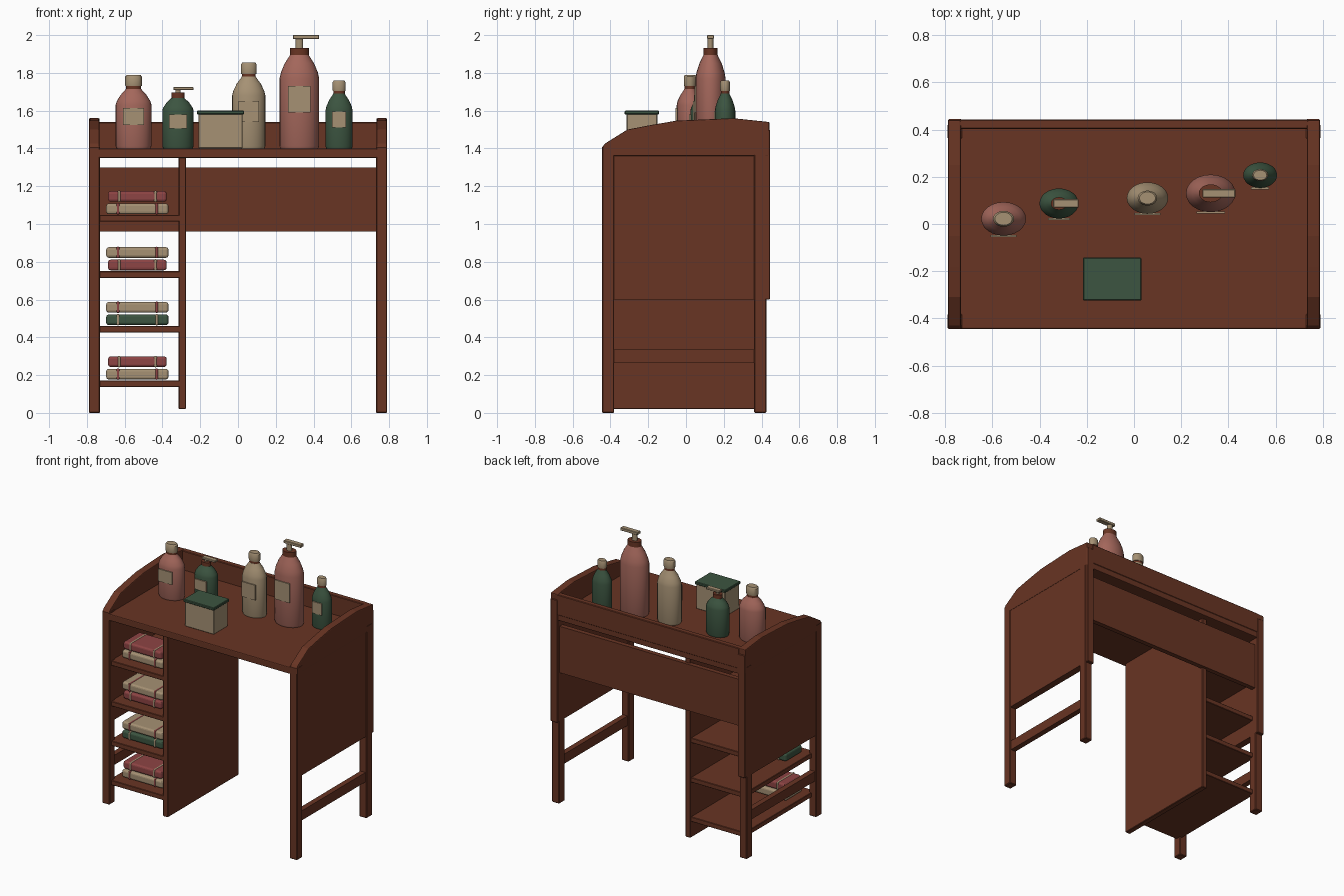
import bpy
import bmesh
import math

if "Cube" in bpy.data.objects:
    bpy.data.objects.remove(bpy.data.objects["Cube"], do_unlink=True)


def material(name, rgb):
    m = bpy.data.materials.new(name)
    m.use_nodes = True
    m.diffuse_color = (*rgb, 1)
    m.node_tree.nodes["Principled BSDF"].inputs["Base Color"].default_value = (*rgb, 1)
    return m


WOOD = material("red brown wood", (0.14, 0.035, 0.017))
CREAM = material("cream", (0.38, 0.285, 0.175))
PINK = material("dusty pink", (0.37, 0.135, 0.105))
GREEN = material("dark green", (0.045, 0.09, 0.052))
RED = material("faded red", (0.27, 0.058, 0.058))


def add_object(name, bm, mat, smooth=False):
    bmesh.ops.recalc_face_normals(bm, faces=bm.faces)
    me = bpy.data.meshes.new(name)
    bm.to_mesh(me)
    bm.free()
    me.materials.append(mat)
    ob = bpy.data.objects.new(name, me)
    bpy.context.collection.objects.link(ob)
    if smooth:
        bpy.ops.object.select_all(action="DESELECT")
        ob.select_set(True)
        bpy.context.view_layer.objects.active = ob
        bpy.ops.object.shade_smooth_by_angle(angle=math.radians(35))
    return ob


def bevel(ob, width, segments=1):
    mod = ob.modifiers.new("soft edges", "BEVEL")
    mod.width = width
    mod.segments = segments
    mod.limit_method = "ANGLE"


def box(name, xs, ys, zs, mat, soft=0.0, segments=1):
    bm = bmesh.new()
    bmesh.ops.create_cube(bm, size=1)
    for v in bm.verts:
        for i, (a, b) in enumerate((xs, ys, zs)):
            v.co[i] = (a + b) / 2 + v.co[i] * (b - a)
    ob = add_object(name, bm, mat)
    if soft:
        bevel(ob, soft, segments)
    return ob


def lathe(name, center, profile, squash, mat, sides=24):
    """Revolve (radius, z) pairs, squashed in y, with closed ends."""
    bm = bmesh.new()
    rings = []
    for r, z in profile:
        ring = []
        for k in range(sides):
            a = 2 * math.pi * k / sides
            ring.append(bm.verts.new((center[0] + r * math.cos(a),
                                      center[1] + r * squash * math.sin(a), z)))
        rings.append(ring)
    for low, high in zip(rings, rings[1:]):
        for k in range(sides):
            n = (k + 1) % sides
            bm.faces.new((low[k], low[n], high[n], high[k]))
    bm.faces.new(rings[0])
    bm.faces.new(rings[-1])
    return add_object(name, bm, mat, smooth=True)


def side_profile(name, x0, x1, points, mat):
    """Extrude a (y, z) outline along x."""
    bm = bmesh.new()
    face = bm.faces.new([bm.verts.new((x0, y, z)) for y, z in points])
    out = bmesh.ops.extrude_face_region(bm, geom=[face])
    for v in out["geom"]:
        if isinstance(v, bmesh.types.BMVert):
            v.co.x = x1
    ob = add_object(name, bm, mat)
    bevel(ob, 0.006, 2)
    return ob


# Desk sides: legs, panels, stretchers and curved gallery ends
GALLERY = [(-0.445, 1.36), (-0.445, 1.405), (-0.43, 1.425), (-0.31, 1.5), (-0.18, 1.525),
           (-0.05, 1.547), (0.25, 1.56), (0.44, 1.54), (0.44, 1.36)]
for side, s in (("right", -1), ("left", 1)):
    def span(a, b):
        return tuple(sorted((s * a, s * b)))
    for part, ys in (("front", (-0.445, -0.38)), ("back", (0.36, 0.425))):
        box(f"{side}_{part}_leg", span(0.73, 0.79), ys, (0, 1.41), WOOD, 0.005)
    box(f"{side}_panel", span(0.735, 0.786), (-0.39, 0.37), (0.6, 1.39), WOOD)
    box(f"{side}_back_strip", span(0.73, 0.788), (0.41, 0.445), (0.6, 1.5), WOOD, 0.004)
    box(f"{side}_stretcher", span(0.74, 0.78), (-0.39, 0.37), (0.265, 0.335), WOOD)
    side_profile(f"{side}_gallery_end", s * 0.733, s * 0.789, GALLERY, WOOD)

# Top, back rail and apron
box("desk_top", (-0.785, 0.785), (-0.445, 0.44), (1.35, 1.4), WOOD, 0.006, 2)
box("back_rail", (-0.74, 0.74), (0.403, 0.443), (1.39, 1.54), WOOD, 0.004)
box("back_apron", (-0.74, 0.74), (0.385, 0.42), (0.96, 1.3), WOOD)

# Shelf tower
box("shelf_divider", (-0.315, -0.275), (-0.42, 0.4), (0.02, 1.36), WOOD, 0.004)
SHELF_TOPS = (0.172, 0.46, 0.75, 1.047)
for i, z in enumerate(SHELF_TOPS):
    box(f"shelf_{i + 1}", (-0.75, -0.3), (-0.42, 0.39), (z - 0.035, z), WOOD, 0.003)


# Strapped books, stacked in pairs
def book(name, x, half, z, mat, strap):
    h, front, back = 0.056, -0.35, -0.16
    box(name, (x - half, x + half), (front, back), (z, z + h), mat, 0.014, 3)
    for k, dx in enumerate((-0.62 * half, 0.62 * half)):
        box(f"{name}_strap_{k + 1}", (x + dx - 0.008, x + dx + 0.008),
            (front - 0.003, back + 0.003), (z - 0.002, z + h + 0.003), strap, 0.013, 3)


STACKS = ((CREAM, RED), (GREEN, CREAM), (RED, CREAM), (CREAM, RED))
for i, (z, pair) in enumerate(zip(SHELF_TOPS, STACKS)):
    for j, mat in enumerate(pair):
        half = 0.155 if mat == RED else 0.165
        book(f"book_{i + 1}_{j + 1}", -0.533, half, z + 0.005 + j * 0.066, mat,
             RED if mat == CREAM else CREAM)


# Bottles with collars, labels and either a cap or a pump
def bottle(name, center, r, squash, shoulder, neck, top, neck_r, mat, label, pump=0):
    x, y = center
    rise = neck - shoulder
    lathe(f"{name}_body", center,
          [(r * 0.94, 1.4), (r, 1.412), (r, shoulder), (r * 0.93, shoulder + rise * 0.25),
           (neck_r + (r - neck_r) * 0.5, shoulder + rise * 0.62),
           (neck_r * 1.05, shoulder + rise * 0.92), (neck_r * 0.95, neck)], squash, mat)
    half, z0, z1 = label
    front = y - r * squash
    box(f"{name}_label", (x - half, x + half), (front - 0.006, front + 0.003), (z0, z1), CREAM)
    if pump:
        collar = neck + 0.03 * pump / 0.1
        lathe(f"{name}_collar", center, [(neck_r, neck - 0.005), (neck_r, collar)], squash, WOOD)
        lathe(f"{name}_stem", center, [(neck_r * 0.4, collar - 0.005), (neck_r * 0.4, top - 0.01)],
              squash, CREAM)
        box(f"{name}_nozzle", (x - neck_r * 0.7, x + pump), (y - 0.018, y + 0.018),
            (top - pump * 0.2, top), CREAM, 0.003)
    else:
        lathe(f"{name}_collar", center, [(neck_r * 0.92, neck - 0.005), (neck_r * 0.92, neck + 0.02)],
              squash, WOOD)
        lathe(f"{name}_cap", center,
              [(neck_r, neck + 0.015), (neck_r * 1.04, neck + 0.022), (neck_r * 1.04, top - 0.01),
               (neck_r * 0.85, top)], squash, CREAM)


bottle("pink_bottle", (-0.553, 0.022), 0.095, 0.75, 1.63, 1.715, 1.79, 0.043, PINK,
       (0.055, 1.525, 1.615))
bottle("green_pump_bottle", (-0.318, 0.087), 0.083, 0.77, 1.6, 1.67, 1.725, 0.035, GREEN,
       (0.047, 1.505, 1.58), pump=0.083)
bottle("cream_bottle", (0.057, 0.11), 0.088, 0.76, 1.68, 1.78, 1.855, 0.04, CREAM,
       (0.055, 1.54, 1.65))
bottle("pink_pump_bottle", (0.325, 0.13), 0.105, 0.76, 1.77, 1.9, 2.0, 0.05, PINK,
       (0.06, 1.59, 1.73), pump=0.105)
bottle("small_green_bottle", (0.535, 0.207), 0.072, 0.75, 1.6, 1.69, 1.76, 0.033, GREEN,
       (0.038, 1.51, 1.595))

# Lidded box
box("storage_box", (-0.21, 0.025), (-0.315, -0.152), (1.4, 1.585), CREAM, 0.004)
box("storage_box_lid", (-0.217, 0.032), (-0.325, -0.143), (1.58, 1.6), GREEN, 0.004)
